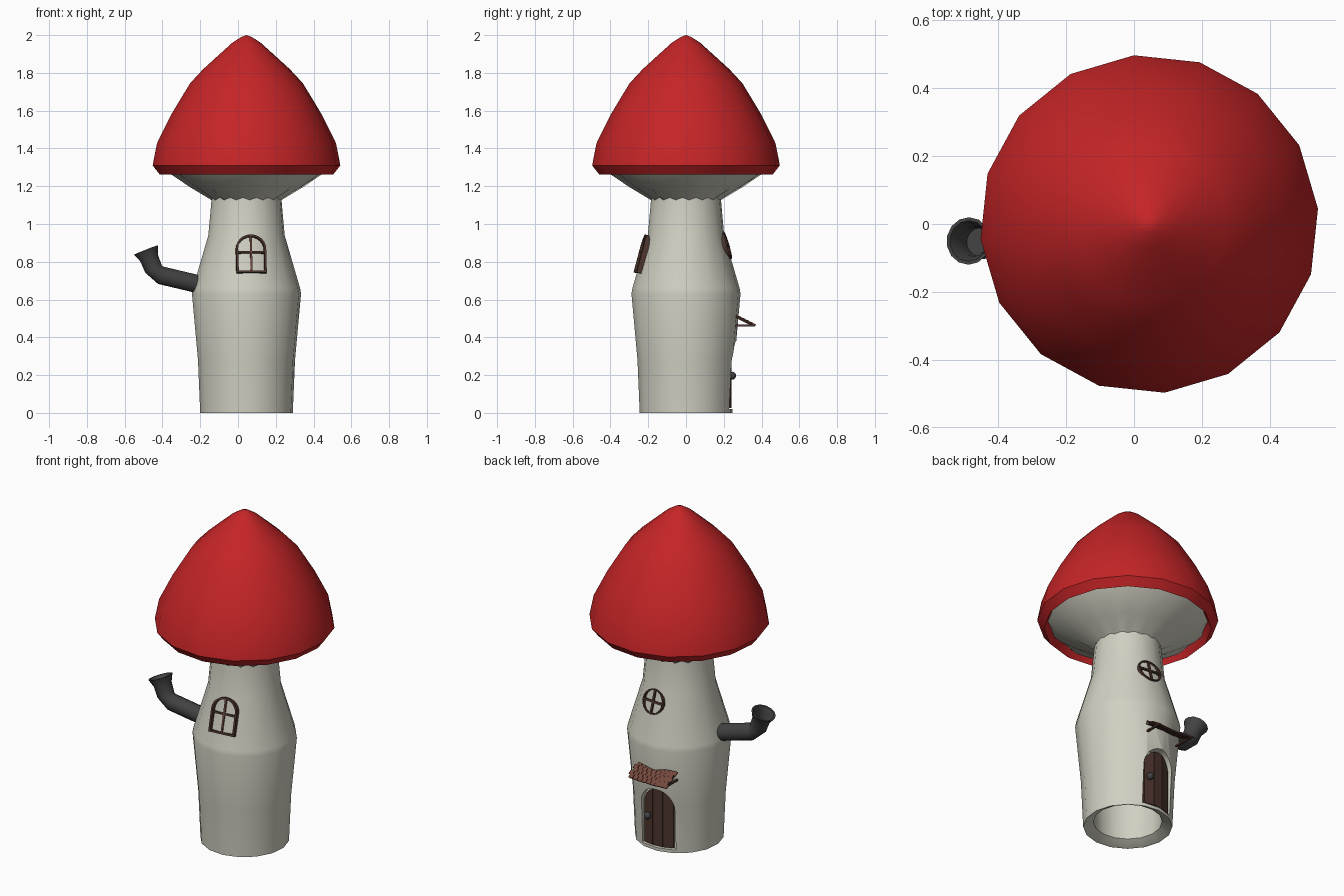
import bpy, bmesh, math, random
from mathutils import Matrix, Vector

if "Cube" in bpy.data.objects:
    bpy.data.objects.remove(bpy.data.objects["Cube"])

random.seed(4)
AXIS = Vector((0.045, 0, 0))
T, R = Matrix.Translation, Matrix.Rotation
rad = math.radians


def material(name, rgb):
    m = bpy.data.materials.new(name)
    m.diffuse_color = (*rgb, 1)
    m.use_nodes = True
    m.node_tree.nodes["Principled BSDF"].inputs["Base Color"].default_value = m.diffuse_color
    return m


RED = material("cap red", (0.56, 0.018, 0.02))
CREAM = material("stem cream", (0.64, 0.63, 0.54))
IRON = material("dark iron", (0.055, 0.055, 0.057))
WOOD = material("dark wood", (0.075, 0.035, 0.026))
TILE = material("shingle brown", (0.17, 0.065, 0.046))


def finish(name, bm, mat, angle=35, matrix=Matrix()):
    bmesh.ops.remove_doubles(bm, verts=bm.verts, dist=1e-5)
    bmesh.ops.recalc_face_normals(bm, faces=bm.faces)
    me = bpy.data.meshes.new(name)
    bm.to_mesh(me)
    bm.free()
    me.transform(matrix)
    me.materials.append(mat)
    ob = bpy.data.objects.new(name, me)
    bpy.context.collection.objects.link(ob)
    smooth(ob, angle)
    return ob


def smooth(ob, angle):
    bpy.ops.object.select_all(action='DESELECT')
    ob.select_set(True)
    bpy.context.view_layer.objects.active = ob
    bpy.ops.object.shade_smooth_by_angle(angle=rad(angle))


def skin(bm, rings, closed=False):
    """Join a list of equal point rings with quads."""
    vs = [[bm.verts.new(p) for p in ring] for ring in rings]
    pairs = list(zip(vs, vs[1:])) + ([(vs[-1], vs[0])] if closed else [])
    for a, b in pairs:
        n = len(a)
        for i in range(n):
            bm.faces.new((a[i], a[(i + 1) % n], b[(i + 1) % n], b[i]))
    return vs


def lathe(name, profile, n, mat, closed=False, angle=35):
    """Profile of (ridge radius, valley radius, z) about the house axis."""
    bm = bmesh.new()
    rings = []
    for ra, rb, z in profile:
        ring = []
        for i in range(n):
            a, r = rad(5.2) + math.tau * i / n, (rb if i % 2 else ra)
            ring.append((r * math.cos(a), r * math.sin(a), z))
        rings.append(ring)
    skin(bm, rings, closed)
    return finish(name, bm, mat, angle, T(AXIS))


def prism(name, pts, y0, y1, mat, matrix, hole=None):
    """Extrude an (x, z) outline in y, with an optional matching hole."""
    bm = bmesh.new()
    ring = lambda p, y: [(x, y, z) for x, z in p]
    if hole:
        skin(bm, [ring(pts, y0), ring(pts, y1), ring(hole, y1), ring(hole, y0)], True)
    else:
        vs = skin(bm, [ring(pts, y0), ring(pts, y1)])
        bm.faces.new(vs[0])
        bm.faces.new(vs[1])
    return finish(name, bm, mat, 35, matrix)


def arch(w, z0, spring, rise, n=12):
    """Arched outline of half width w."""
    return [(-w, z0), (w, z0)] + [(w * math.cos(math.pi * i / n), spring + rise * math.sin(math.pi * i / n))
                                  for i in range(n + 1)]


def rect(x0, x1, z0, z1):
    return [(x0, z0), (x1, z0), (x1, z1), (x0, z1)]


def on_stem(azimuth, r=0, z=0, tilt=0):
    """Local x runs right, z up and -y out of the stem."""
    return T(AXIS) @ R(rad(azimuth), 4, 'Z') @ T((0, -r, z)) @ R(rad(tilt), 4, 'X')


# Cap with a bevelled rim and hollow underside
cap = [(0, 2.0), (0.028, 1.99), (0.075, 1.96), (0.153, 1.89), (0.23, 1.82), (0.3, 1.745), (0.40, 1.58),
       (0.476, 1.427), (0.499, 1.31), (0.462, 1.263), (0.435, 1.315), (0, 1.32)]
lathe("mushroom_cap", [(r, r, z) for r, z in cap], 16, RED)

# Pleated gills under the cap
lathe("gills", [(0.15, 0.125, 1.10), (0.195, 0.168, 1.132), (0.30, 0.282, 1.195),
                (0.40, 0.385, 1.262), (0.445, 0.43, 1.31)], 32, CREAM, angle=50)

# Hollow stem, open below
stem_profile = [(0.246, 0), (0.258, 0.28), (0.29, 0.63), (0.285, 0.66), (0.203, 0.94), (0.184, 1.15), (0.18, 1.3),
                (0.12, 1.3), (0.14, 0.94), (0.22, 0.63), (0.19, 0.03), (0.238, 0.002)]
stem = lathe("stem", [(r, r, z) for r, z in stem_profile], 16, CREAM, closed=True)

# Doorway niche cut into the stem
DOOR = 185
cutter = prism("doorway_cutter", arch(0.106, 0.02, 0.27, 0.112), -0.4, -0.205, CREAM, on_stem(DOOR))
cutter.hide_render = True
mod = stem.modifiers.new("doorway", 'BOOLEAN')
mod.operation, mod.solver, mod.object = 'DIFFERENCE', 'EXACT', cutter
bpy.context.view_layer.objects.active = stem
bpy.ops.object.modifier_apply(modifier=mod.name)
bpy.data.objects.remove(cutter)
smooth(stem, 35)

# Door of three planks following the stem's curve
for k in (-1, 0, 1):
    w, off = 0.0305, k * 0.064
    top = []
    for i in range(7):
        x = w - 2 * w * i / 6
        s = max(0, 1 - ((x + off) / 0.0965) ** 2)
        top.append((x, 0.27 + 0.1 * math.sqrt(s)))
    prism("door_plank_%d" % (k + 2), [(-w, 0.027), (w, 0.027)] + top, -0.238, -0.215, WOOD,
          on_stem(DOOR + k * 15.3))

# Door knob
bm = bmesh.new()
bmesh.ops.create_uvsphere(bm, u_segments=12, v_segments=8, radius=0.021)
finish("door_knob", bm, IRON, 60, on_stem(DOOR - 15, 0.248, 0.197))

# Arched front window
m = on_stem(6, 0.231, 0.84, -15)
prism("front_window_frame", arch(0.08, -0.103, 0.03, 0.075), -0.014, 0.024, WOOD, m,
      arch(0.069, -0.092, 0.03, 0.064))
prism("front_window_upright", rect(-0.005, 0.005, -0.095, 0.097), -0.01, 0.01, TILE, m)
prism("front_window_crossbar", rect(-0.072, 0.072, 0.005, 0.015), -0.01, 0.02, WOOD, m)

# Round back window
m = on_stem(174, 0.218, 0.885, -16)
circle = lambda r: [(r * math.cos(math.tau * i / 20), r * math.sin(math.tau * i / 20)) for i in range(20)]
prism("back_window_frame", circle(0.073), -0.006, 0.024, WOOD, m, circle(0.065))
prism("back_window_upright", rect(-0.006, 0.006, -0.068, 0.068), -0.007, 0.01, WOOD, m)
prism("back_window_crossbar", rect(-0.068, 0.068, -0.006, 0.006), -0.007, 0.02, WOOD, m)


def box(bm, centre, size, rot=Matrix()):
    bmesh.ops.create_cube(bm, size=1, matrix=T(centre) @ rot @ Matrix.Diagonal((*size, 1)))


# Shingled awning over the door, sagging in the middle
slope = T((0.008, 0.258, 0.518)) @ R(rad(-26.6), 4, 'X')
bm = bmesh.new()
rows, cols = 5, 9
for r in range(rows):
    for c in range(cols):
        x = (c - (cols - 1) / 2 + (0.2 if r % 2 else -0.2)) * 0.029
        sag = 0.008 * (abs(x) / 0.13) ** 2 - 0.004
        box(bm, (x, 0.014 + r * 0.0235 + random.uniform(-0.002, 0.002), sag),
            (0.027, 0.027, 0.006), R(rad(-5), 4, 'X'))
finish("awning_shingles", bm, TILE, 35, slope)

# Awning board and brackets
bm = bmesh.new()
box(bm, (0, 0.058, -0.009), (0.25, 0.105, 0.005))
finish("awning_board", bm, WOOD, 35, slope)
for side, x in (("left", 0.122), ("right", -0.106)):
    bm = bmesh.new()
    box(bm, (x, 0.298, 0.463), (0.012, 0.125, 0.01))
    finish("awning_bracket_" + side, bm, WOOD)

# Bent stove pipe with a flared, open mouth
p0, p1, p2 = Vector((-0.17, -0.02, 0.672)), Vector((-0.437, -0.055, 0.735)), Vector((-0.487, -0.05, 0.862))
d1, d2 = (p1 - p0).normalized(), (p2 - p1).normalized()
stations = [(p0, d1, 0.049), (p1 - d1 * 0.027, d1, 0.049), (p1 + d2 * 0.027, d2, 0.049),
            (p2 - d2 * 0.045, d2, 0.051), (p2 - d2 * 0.008, d2, 0.066), (p2, d2, 0.07), (p2, d2, 0.06),
            (p2 - d2 * 0.04, d2, 0.044), (p2 - d2 * 0.09, d2, 0.042), (p2 - d2 * 0.09, d2, 0)]
rings = []
for p, d, r in stations:
    v = (Vector((0, 1, 0)) - d * d.y).normalized()
    w = d.cross(v)
    rings.append([p + r * (v * math.cos(math.tau * i / 14) + w * math.sin(math.tau * i / 14)) for i in range(14)])
bm = bmesh.new()
skin(bm, rings)
finish("stove_pipe", bm, IRON, 40)
